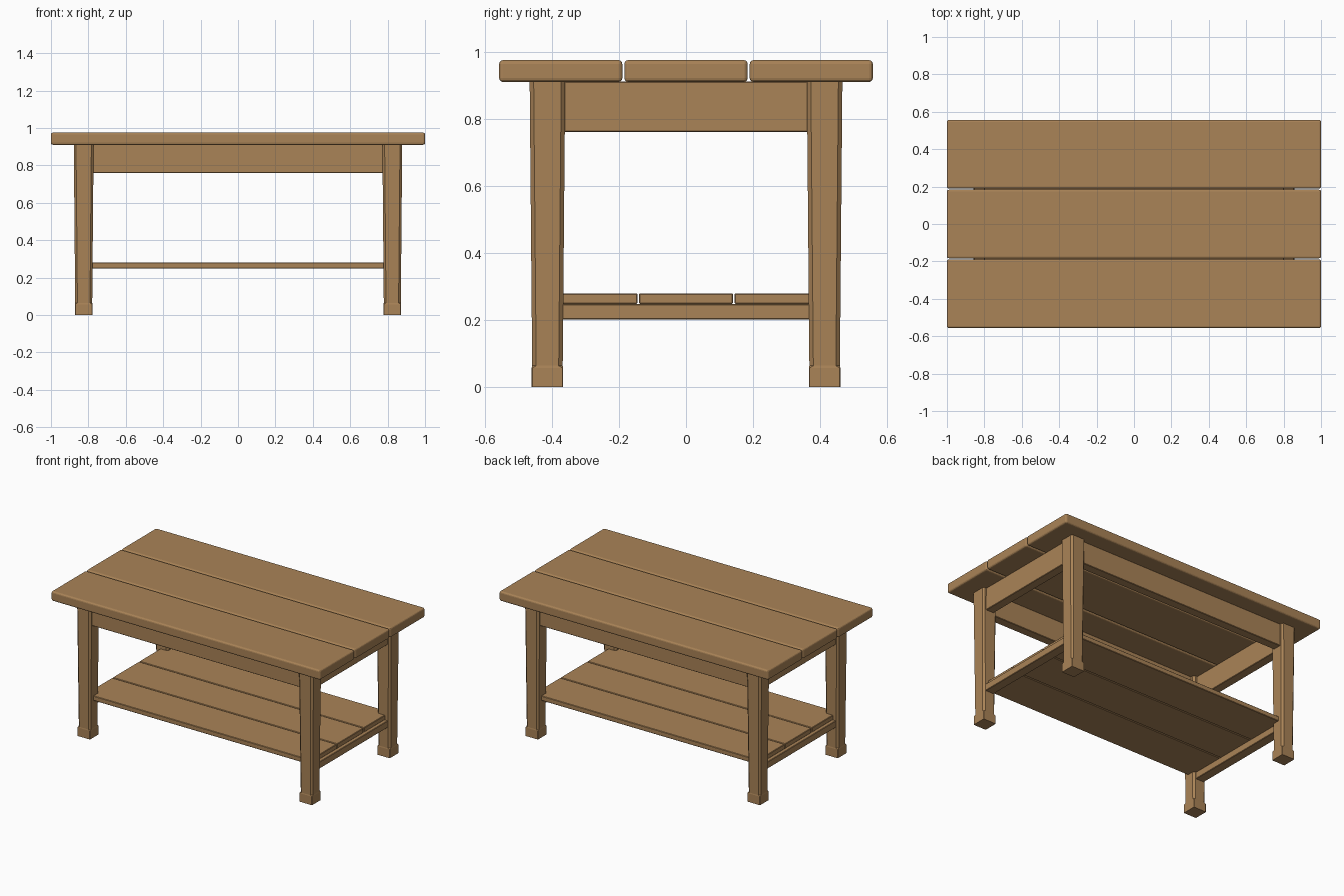
import bpy, bmesh

if "Cube" in bpy.data.objects:
    bpy.data.objects.remove(bpy.data.objects["Cube"])

wood = bpy.data.materials.new("warm wood")
wood.diffuse_color = (0.40, 0.228, 0.095, 1)
wood.use_nodes = True
wood.node_tree.nodes["Principled BSDF"].inputs["Base Color"].default_value = wood.diffuse_color


def finish(name, bm, bevel=0, segments=1):
    bmesh.ops.recalc_face_normals(bm, faces=bm.faces)
    me = bpy.data.meshes.new(name)
    bm.to_mesh(me)
    bm.free()
    me.materials.append(wood)
    ob = bpy.data.objects.new(name, me)
    bpy.context.collection.objects.link(ob)
    if bevel:
        mod = ob.modifiers.new("soft edges", 'BEVEL')
        mod.width = bevel
        mod.segments = segments
    return ob


def box(name, x, y, z, bevel=0, segments=1):
    """Box from (min, max) ranges on each axis."""
    bm = bmesh.new()
    bmesh.ops.create_cube(bm, size=1)
    for v in bm.verts:
        for i, (lo, hi) in enumerate((x, y, z)):
            v.co[i] = (lo + hi) / 2 + v.co[i] * (hi - lo)
    return finish(name, bm, bevel, segments)


def leg(name, cx, cy):
    """Tapered leg with chamfered corners that stop at a square foot."""
    bm = bmesh.new()
    rings = []
    for z, h, c in ((0, .047, .002), (.057, .047, .002),
                    (.064, .0455, .012), (.912, .053, .012)):
        pts = [(h, h - c), (h - c, h), (c - h, h), (-h, h - c),
               (-h, c - h), (c - h, -h), (h - c, -h), (h, c - h)]
        rings.append([bm.verts.new((cx + px, cy + py, z)) for px, py in pts])
    for a, b in zip(rings, rings[1:]):
        for i in range(8):
            j = (i + 1) % 8
            bm.faces.new((a[i], a[j], b[j], b[i]))
    bm.faces.new(rings[0])
    bm.faces.new(rings[-1])
    return finish(name, bm)


# Table top and lower shelf, three planks each
for i, n in ((-1, "front"), (0, "middle"), (1, "back")):
    y = i * .3735
    box(n + "_top_plank", (-1, 1), (y - .1835, y + .1835), (.91, .975), .011, 3)
    y = i * .2845
    box(n + "_shelf_plank", (-.835, .835), (y - .1395, y + .1395), (.248, .28), .003)

# Legs
for sx, nx in ((-1, "left"), (1, "right")):
    for sy, ny in ((-1, "front"), (1, "back")):
        leg(f"{ny}_{nx}_leg", sx * .825, sy * .413)

# End aprons and shelf bearers
for s, n in ((-1, "left"), (1, "right")):
    box(n + "_apron", sorted((s * .797, s * .857)), (-.375, .375), (.76, .911), .003)
    box(n + "_shelf_bearer", sorted((s * .793, s * .857)), (-.38, .38), (.202, .2485), .003)

# Long aprons
for s, n in ((-1, "front"), (1, "back")):
    box(n + "_apron", (-.785, .785), sorted((s * .385, s * .445)), (.76, .911), .003)
